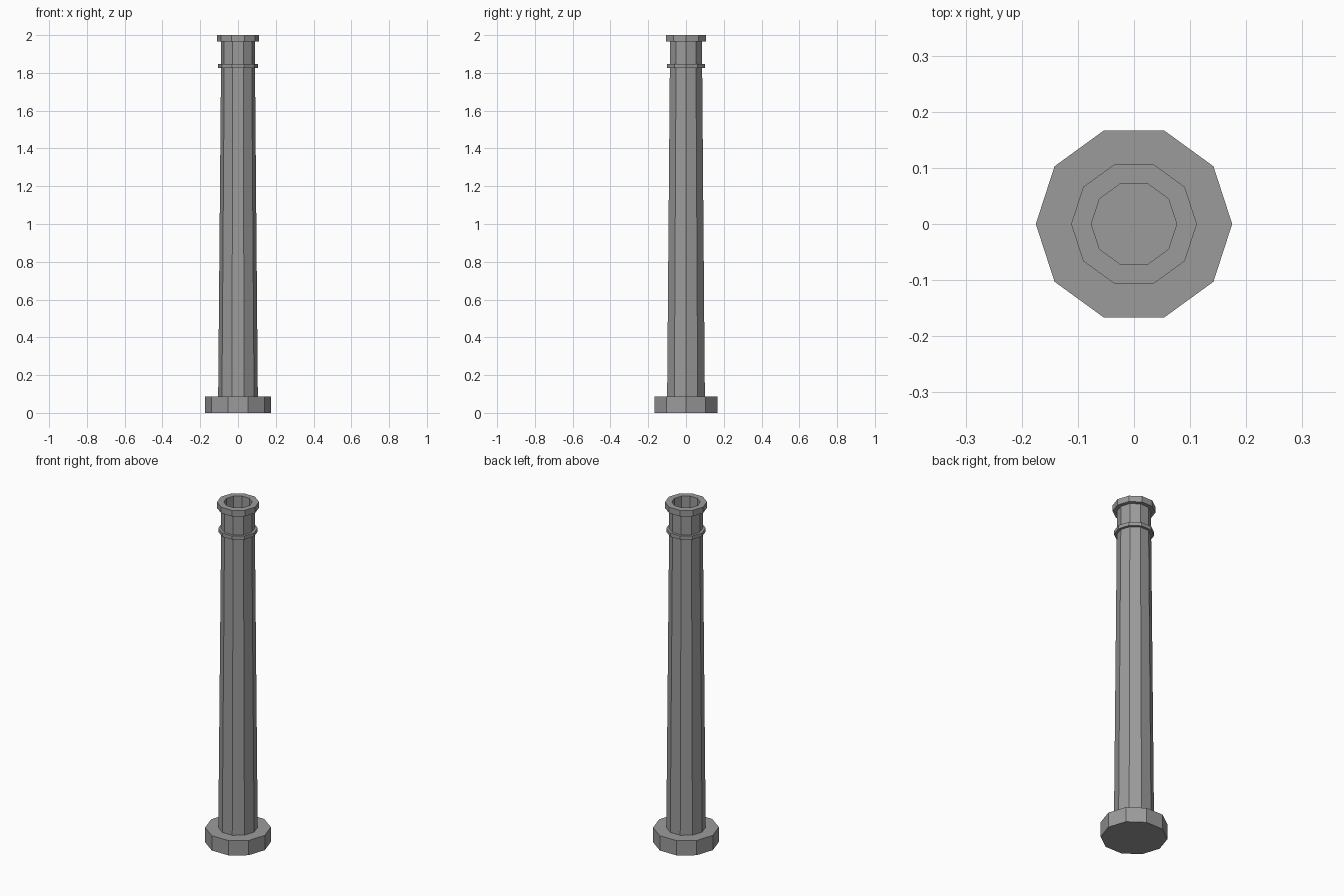
import bpy
import bmesh
from math import cos, sin, tau

SIDES = 10

cube = bpy.data.objects.get("Cube")
if cube:
    bpy.data.objects.remove(cube, do_unlink=True)

stone = bpy.data.materials.new("grey stone")
stone.use_nodes = True
grey = (0.33, 0.33, 0.33, 1)
stone.diffuse_color = grey
stone.node_tree.nodes["Principled BSDF"].inputs["Base Color"].default_value = grey


def lathe(name, profile, closed=False):
    """Turn a (radius, height) profile into a ten-sided solid."""
    bm = bmesh.new()
    rings = [[bm.verts.new((r * cos(tau * i / SIDES), r * sin(tau * i / SIDES), z))
              for i in range(SIDES)] for r, z in profile]
    pairs = list(zip(rings, rings[1:]))
    if closed:
        pairs.append((rings[-1], rings[0]))
    else:
        bm.faces.new(rings[0][::-1])
        bm.faces.new(rings[-1])
    for low, high in pairs:
        for i in range(SIDES):
            j = (i + 1) % SIDES
            bm.faces.new((low[i], low[j], high[j], high[i]))
    bmesh.ops.recalc_face_normals(bm, faces=bm.faces)
    mesh = bpy.data.meshes.new(name)
    bm.to_mesh(mesh)
    bm.free()
    mesh.materials.append(stone)
    obj = bpy.data.objects.new(name, mesh)
    bpy.context.collection.objects.link(obj)
    return obj


# Wide foot
BASE_TOP = 0.087
lathe("base", [(0.175, 0), (0.175, BASE_TOP)])

# Tapered hollow column with collar band, neck and overhanging rim
BORE = 0.076
lathe("chimney_shaft", [
    (0.105, BASE_TOP),
    (0.09, 1.825), (0.105, 1.825), (0.105, 1.846), (0.09, 1.846),
    (0.09, 1.965), (0.112, 1.965), (0.112, 2),
    (BORE, 2), (BORE, BASE_TOP),
], closed=True)
